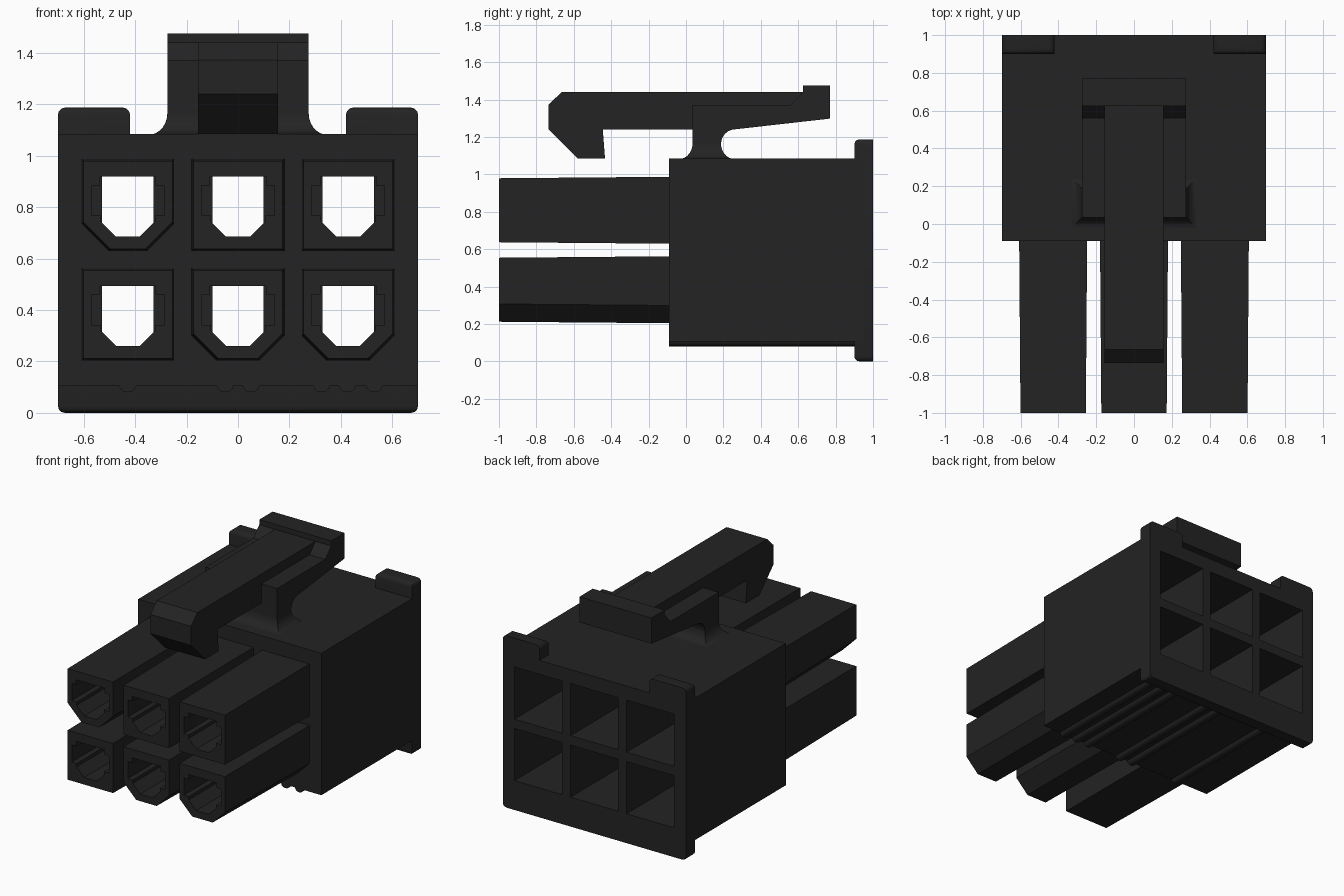
import bpy, bmesh, math

if "Cube" in bpy.data.objects:
    bpy.data.objects.remove(bpy.data.objects["Cube"])

black = bpy.data.materials.new("black plastic")
black.diffuse_color = (0.017, 0.017, 0.017, 1)
black.use_nodes = True
black.node_tree.nodes["Principled BSDF"].inputs["Base Color"].default_value = black.diffuse_color

COLS = (-0.428, 0.0, 0.428)
ROWS = (0.383, 0.808)


def loft(bm, rings):
    """Skin a list of equal-length point rings and cap both ends."""
    vs = [[bm.verts.new(p) for p in r] for r in rings]
    n = len(vs[0])
    for a, b in zip(vs, vs[1:]):
        for i in range(n):
            j = (i + 1) % n
            bm.faces.new((a[i], a[j], b[j], b[i]))
    bm.faces.new(vs[0])
    bm.faces.new(vs[-1][::-1])


def prism_y(bm, prof, y0, y1):
    loft(bm, [[(x, y, z) for x, z in prof] for y in (y0, y1)])


def prism_x(bm, prof, half):
    loft(bm, [[(x, y, z) for y, z in prof] for x in (-half, half)])


def rect(x0, x1, z0, z1):
    return [(x0, z0), (x1, z0), (x1, z1), (x0, z1)]


def finish(bm, name):
    bmesh.ops.recalc_face_normals(bm, faces=bm.faces)
    me = bpy.data.meshes.new(name)
    bm.to_mesh(me)
    bm.free()
    ob = bpy.data.objects.new(name, me)
    me.materials.append(black)
    bpy.context.collection.objects.link(ob)
    return ob


def smooth(ob):
    bpy.ops.object.select_all(action='DESELECT')
    bpy.context.view_layer.objects.active = ob
    ob.select_set(True)
    bpy.ops.object.shade_smooth_by_angle(angle=math.radians(35))


def cut(ob, cutter):
    m = ob.modifiers.new("cut", 'BOOLEAN')
    m.operation, m.solver, m.object = 'DIFFERENCE', 'EXACT', cutter
    bpy.context.view_layer.objects.active = ob
    bpy.ops.object.modifier_apply(modifier=m.name)


# Cutters: wide rear pockets, narrow through holes, keyed front sockets
bm = bmesh.new()
for cx in COLS:
    for cz in ROWS:
        prism_y(bm, rect(cx - .182, cx + .182, cz - .18, cz + .18), 0.1, 1.2)
pockets = finish(bm, "pocket_cutter")

bore = [(-.047, -.122), (.047, -.122), (.1, -.069), (.1, .111), (-.1, .111), (-.1, -.069)]
right = [(.047, -.122), (.105, -.064), (.105, -.041), (.142, -.041),
         (.142, .077), (.108, .077), (.108, .111)]
socket = right + [(-x, z) for x, z in reversed(right)]
bm = bmesh.new()
for cx in COLS:
    for cz in ROWS:
        prism_y(bm, [(cx + x, cz + z) for x, z in bore], -1.3, 1.2)
bores = finish(bm, "bore_cutter")
bm = bmesh.new()
for cx in COLS:
    for cz in ROWS:
        prism_y(bm, [(cx + x, cz + z) for x, z in socket], -1.2, -0.25)
sockets = finish(bm, "socket_cutter")

# Housing block with half-round ribs along its underside
prof = [(-.70, .105)]
for rx in (-.43, -.05, .05, .325, .425, .53):
    prof += [(rx + .032 * math.cos(a), .105 + .025 * math.sin(a))
             for a in [math.pi + i * math.pi / 6 for i in range(7)]]
prof += [(.70, .105), (.70, 1.085), (-.70, 1.085)]
bm = bmesh.new()
prism_y(bm, prof, -.09, .95)
housing = finish(bm, "housing")
cut(housing, pockets)
cut(housing, bores)
smooth(housing)

# Rear flange with two raised ears and rounded corners
bm = bmesh.new()
prism_y(bm, [(-.70, 0), (.70, 0), (.70, 1.187), (.42, 1.187), (.42, 1.085),
             (-.42, 1.085), (-.42, 1.187), (-.70, 1.187)], .90, 1.0)
edges = []
for e in bm.edges:
    mid = (e.verts[0].co + e.verts[1].co) / 2
    if mid.y < .99 and (mid.z < .01 or mid.z > 1.18):
        edges.append(e)
bmesh.ops.bevel(bm, geom=edges, offset=.027, segments=3, profile=.5, affect='EDGES')
flange = finish(bm, "rear_flange")
cut(flange, pockets)
smooth(flange)


# Six tapered sleeves; some have keyed lower corners
def sleeve_ring(cx, cz, w, h, c, y):
    pts = [(-w + c, -h), (w - c, -h), (w, -h + c), (w, h), (-w, h), (-w, -h + c)]
    if not c:
        pts = [(-w, -h), (w, -h), (w, h), (-w, h)]
    return [(cx + x, y, cz + z) for x, z in pts]


keyed = {(0, 1): .105, (1, 0): .095, (2, 0): .095}
for i, cx in enumerate(COLS):
    for j, cz in enumerate(ROWS):
        c = keyed.get((i, j), 0)
        bm = bmesh.new()
        loft(bm, [sleeve_ring(cx, cz, .173, .171, c, -1.0),
                  sleeve_ring(cx, cz, .180, .179, c, -.08)])
        sleeve = finish(bm, f"sleeve_{i}_{j}")
        cut(sleeve, sockets)
        cut(sleeve, bores)

for ob in (pockets, bores, sockets):
    bpy.data.objects.remove(ob)

# Latch arm with hooked nose
bm = bmesh.new()
prism_x(bm, [(-.735, 1.24), (-.58, 1.085), (-.433, 1.085), (-.445, 1.24), (.10, 1.24),
             (.30, 1.26), (.65, 1.30), (.65, 1.44), (-.665, 1.44), (-.735, 1.372)], .155)
finish(bm, "latch_arm")

# Wide latch lever with thumb bar
arc = [(.265 - .078 * math.cos(a), 1.163 + .078 * math.sin(a))
       for a in [i * math.pi / 12 for i in range(7)]]
bm = bmesh.new()
prism_x(bm, [(.035, 1.163)] + arc + [(.77, 1.298), (.77, 1.475), (.625, 1.475),
             (.625, 1.44), (.56, 1.372), (.035, 1.372)], .275)
smooth(finish(bm, "latch_lever"))

# Flared latch stem
bm = bmesh.new()
rings = []
for i in range(8):
    a = i * math.pi / 14
    d, z = .078 * (1 - math.sin(a)), 1.08 + .083 * (1 - math.cos(a))
    x, y0, y1 = .275 + d, .035 - d, .187 + d
    rings.append([(-x, y0, z), (x, y0, z), (x, y1, z), (-x, y1, z)])
loft(bm, rings)
smooth(finish(bm, "latch_stem"))
